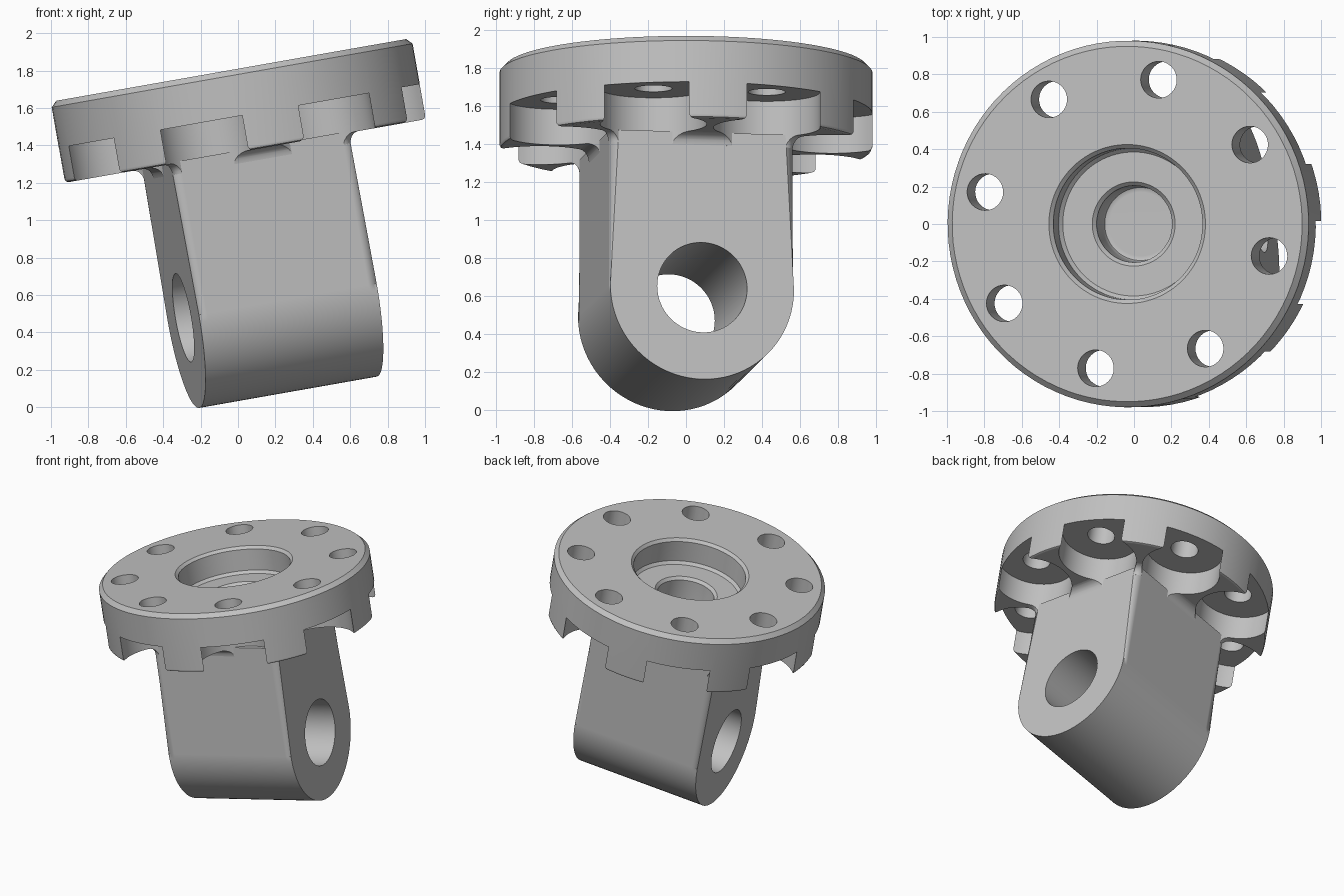
import bpy, bmesh, math
from mathutils import Matrix

cube = bpy.data.objects.get("Cube")
if cube:
    bpy.data.objects.remove(cube, do_unlink=True)

# Whole part leans 10 degrees and is turned 10 degrees about its own axis
PLACE = (Matrix.Translation((0.04, 0, 1.37))
         @ Matrix.Rotation(math.radians(-10), 4, 'Y')
         @ Matrix.Rotation(math.radians(10), 4, 'Z'))

R, T = 0.98, 0.44            # flange radius and thickness
HALF, LUG_LOW = 0.49, -0.82  # lug half width, height of its pin axis
BOLT_R = 0.79

grey = bpy.data.materials.new("light grey metal")
grey.use_nodes = True
grey.diffuse_color = (0.53, 0.53, 0.53, 1)
grey.node_tree.nodes["Principled BSDF"].inputs["Base Color"].default_value = (0.53, 0.53, 0.53, 1)


def make(name, bm):
    bmesh.ops.recalc_face_normals(bm, faces=bm.faces[:])
    me = bpy.data.meshes.new(name)
    bm.to_mesh(me)
    bm.free()
    ob = bpy.data.objects.new(name, me)
    bpy.context.collection.objects.link(ob)
    me.materials.append(grey)
    return ob


def loft(bm, rings):
    """Skin a stack of closed rings and cap both ends."""
    loops = [[bm.verts.new(p) for p in ring] for ring in rings]
    n = len(loops[0])
    for a, b in zip(loops, loops[1:]):
        for i in range(n):
            j = (i + 1) % n
            bm.faces.new((a[i], a[j], b[j], b[i]))
    bm.faces.new(loops[0][::-1])
    bm.faces.new(loops[-1])


def circle(r, z, n=96, cx=0.0, cy=0.0):
    return [(cx + r * math.cos(2 * math.pi * i / n),
             cy + r * math.sin(2 * math.pi * i / n), z) for i in range(n)]


def cut(ob, cutters):
    bpy.context.view_layer.objects.active = ob
    for c in cutters:
        m = ob.modifiers.new("cut", 'BOOLEAN')
        m.operation, m.solver, m.object = 'DIFFERENCE', 'EXACT', c
        bpy.ops.object.modifier_apply(modifier=m.name)


def finish(ob):
    ob.data.transform(PLACE)
    bpy.ops.object.select_all(action='DESELECT')
    ob.select_set(True)
    bpy.context.view_layer.objects.active = ob
    bpy.ops.object.shade_smooth_by_angle(angle=math.radians(30))
    w = ob.modifiers.new("even shading", 'WEIGHTED_NORMAL')
    w.keep_sharp = True


# Flange: turned profile with chamfered rim and a stepped central bore
profile = [(R - 0.02, 0), (R - 0.006, 0.006), (R, 0.02), (R, T - 0.03), (R - 0.03, T),
           (0.425, T), (0.405, T - 0.02), (0.405, T - 0.18), (0.385, T - 0.20),
           (0.225, T - 0.20), (0.205, T - 0.22), (0.205, 0.05), (0.195, 0.025), (0.17, 0.015)]
bm = bmesh.new()
loft(bm, [circle(r, z) for r, z in profile])
flange = make("flange", bm)

# Fillet between flange and lug: rounded squares flaring upward
F = 0.06


def rounded_square(half, rad, z, n=6):
    pts = []
    for q, (sx, sy) in enumerate([(1, 1), (-1, 1), (-1, -1), (1, -1)]):
        for i in range(n + 1):
            a = math.pi / 2 * (q + i / n)
            pts.append((sx * (half - rad) + rad * math.cos(a),
                        sy * (half - rad) + rad * math.sin(a), z))
    return pts


rings = []
for i in range(7):
    a = math.pi / 2 * i / 6
    o = F * (1 - math.cos(a))
    rings.append(rounded_square(HALF + o, 0.045 + o, -F + F * math.sin(a)))
rings.append(rounded_square(HALF + F, 0.045 + F, 0.01))
bm = bmesh.new()
loft(bm, rings)
fillet = make("lug_fillet", bm)

# Lug: round-bottomed profile extruded across, end edges rounded
N = 40
outline = [(HALF, 0.008), (-HALF, 0.008)]
outline += [(-HALF * math.cos(math.pi * i / N), LUG_LOW - HALF * math.sin(math.pi * i / N))
            for i in range(N + 1)]
bm = bmesh.new()
loft(bm, [[(x, y, z) for y, z in outline] for x in (-HALF, HALF)])
ends = [e for e in bm.edges
        if abs(e.verts[0].co.x - e.verts[1].co.x) < 1e-5
        and min(v.co.z for v in e.verts) < 0]
bmesh.ops.bevel(bm, geom=ends, offset=0.045, segments=5, profile=0.5, affect='EDGES')
lug = make("lug", bm)

# Cutters: bolt holes and the round pockets under them
holes, pockets = bmesh.new(), bmesh.new()
for k in range(8):
    a = math.radians(22.5 + 45 * k)
    x, y = BOLT_R * math.cos(a), BOLT_R * math.sin(a)
    loft(holes, [circle(0.098, z, 32, x, y) for z in (-0.2, T + 0.1)])
    loft(pockets, [circle(0.28, z, 64, x, y) for z in (-0.1, 0.19)])
hole_cutter = make("bolt_hole_cutter", holes)
pocket_cutter = make("pocket_cutter", pockets)

# Cutter: pin hole through the lug
bm = bmesh.new()
loft(bm, [[(x, p[0], LUG_LOW + p[1]) for p in circle(0.24, 0, 64)] for x in (-0.8, 0.8)])
pin_cutter = make("pin_hole_cutter", bm)

cut(flange, [pocket_cutter, hole_cutter])
cut(fillet, [pocket_cutter])
cut(lug, [pin_cutter])
for c in (hole_cutter, pocket_cutter, pin_cutter):
    bpy.data.objects.remove(c, do_unlink=True)

for ob in (flange, fillet, lug):
    finish(ob)
